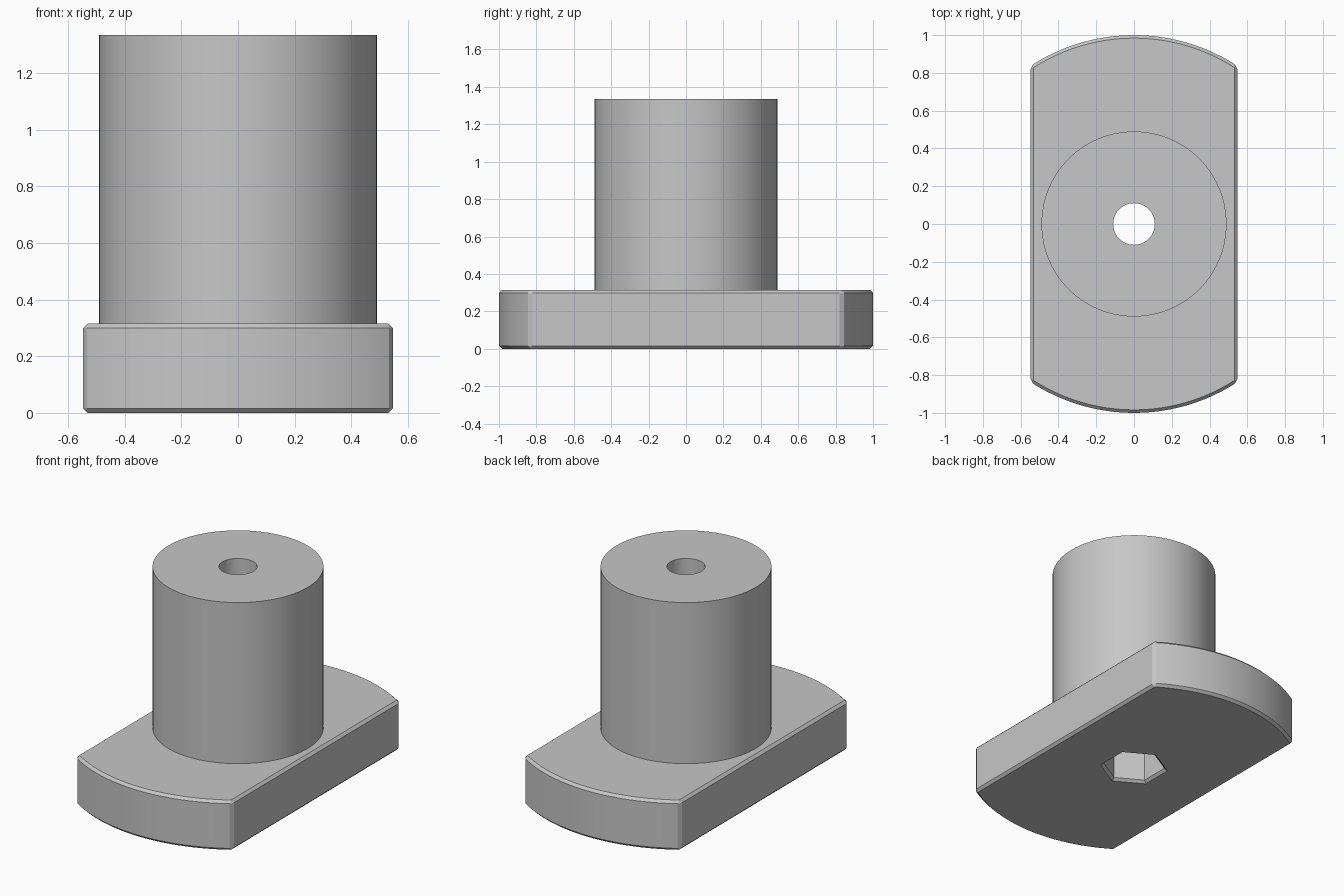
import bpy, bmesh, math

cube = bpy.data.objects.get("Cube")
if cube:
    bpy.data.objects.remove(cube, do_unlink=True)

HALF_W, BASE_H, TOP, CHAMFER = 0.547, 0.315, 1.335, 0.016
POST_R, BORE_R = 0.49, 0.11
HEX_R, HEX_DEPTH = 0.185, 0.2

grey = bpy.data.materials.new("grey")
grey.use_nodes = True
colour = (0.57, 0.57, 0.57, 1)
grey.diffuse_color = colour
grey.node_tree.nodes["Principled BSDF"].inputs["Base Color"].default_value = colour


def loft(name, rings):
    """Closed solid through rings of (x, y, z) points."""
    bm = bmesh.new()
    loops = [[bm.verts.new(p) for p in ring] for ring in rings]
    n = len(loops[0])
    for low, high in zip(loops, loops[1:]):
        for i in range(n):
            j = (i + 1) % n
            bm.faces.new((low[i], low[j], high[j], high[i]))
    bm.faces.new(loops[0][::-1])
    bm.faces.new(loops[-1])
    mesh = bpy.data.meshes.new(name)
    bm.to_mesh(mesh)
    bm.free()
    mesh.materials.append(grey)
    obj = bpy.data.objects.new(name, mesh)
    bpy.context.collection.objects.link(obj)
    return obj


def ring(radius, z, sides, start=0.0):
    angles = [start + math.tau * i / sides for i in range(sides)]
    return [(radius * math.cos(a), radius * math.sin(a), z) for a in angles]


def apply(obj, mod):
    bpy.context.view_layer.objects.active = obj
    bpy.ops.object.modifier_apply(modifier=mod.name)


def cut(obj, cutter):
    mod = obj.modifiers.new("cut", "BOOLEAN")
    mod.operation, mod.solver, mod.object = "DIFFERENCE", "EXACT", cutter
    apply(obj, mod)


# Base plate: a disc trimmed flat on both sides, chamfered all round
first = math.acos(HALF_W)
angles = [first + (math.pi - 2 * first) * i / 24 for i in range(25)]
arc = [(math.cos(a), math.sin(a)) for a in angles]
outline = arc + [(-x, -y) for x, y in arc]
base = loft("base_plate", [[(x, y, z) for x, y in outline] for z in (0, BASE_H)])
bevel = base.modifiers.new("chamfer", "BEVEL")
bevel.width, bevel.segments = CHAMFER, 1
bevel.limit_method, bevel.angle_limit = "ANGLE", math.radians(25)
apply(base, bevel)

# Round post standing on the plate
post = loft("post", [ring(POST_R, z, 96) for z in (BASE_H - 0.02, TOP)])

# Through bore and chamfered hexagonal nut pocket in the underside
bore = loft("bore_cutter", [ring(BORE_R, z, 64) for z in (-0.1, TOP + 0.1)])
flare = CHAMFER * 1.2
pocket = loft("pocket_cutter", [
    ring(HEX_R + 2 * flare, -CHAMFER, 6, math.pi / 6),
    ring(HEX_R, CHAMFER, 6, math.pi / 6),
    ring(HEX_R, HEX_DEPTH, 6, math.pi / 6)])
cut(base, pocket)
cut(base, bore)
cut(post, bore)
for cutter in (bore, pocket):
    bpy.data.objects.remove(cutter, do_unlink=True)

# Smooth curved walls, crisp edges
bpy.ops.object.select_all(action="DESELECT")
for obj in (base, post):
    obj.select_set(True)
bpy.context.view_layer.objects.active = base
bpy.ops.object.shade_smooth_by_angle(angle=math.radians(20))
